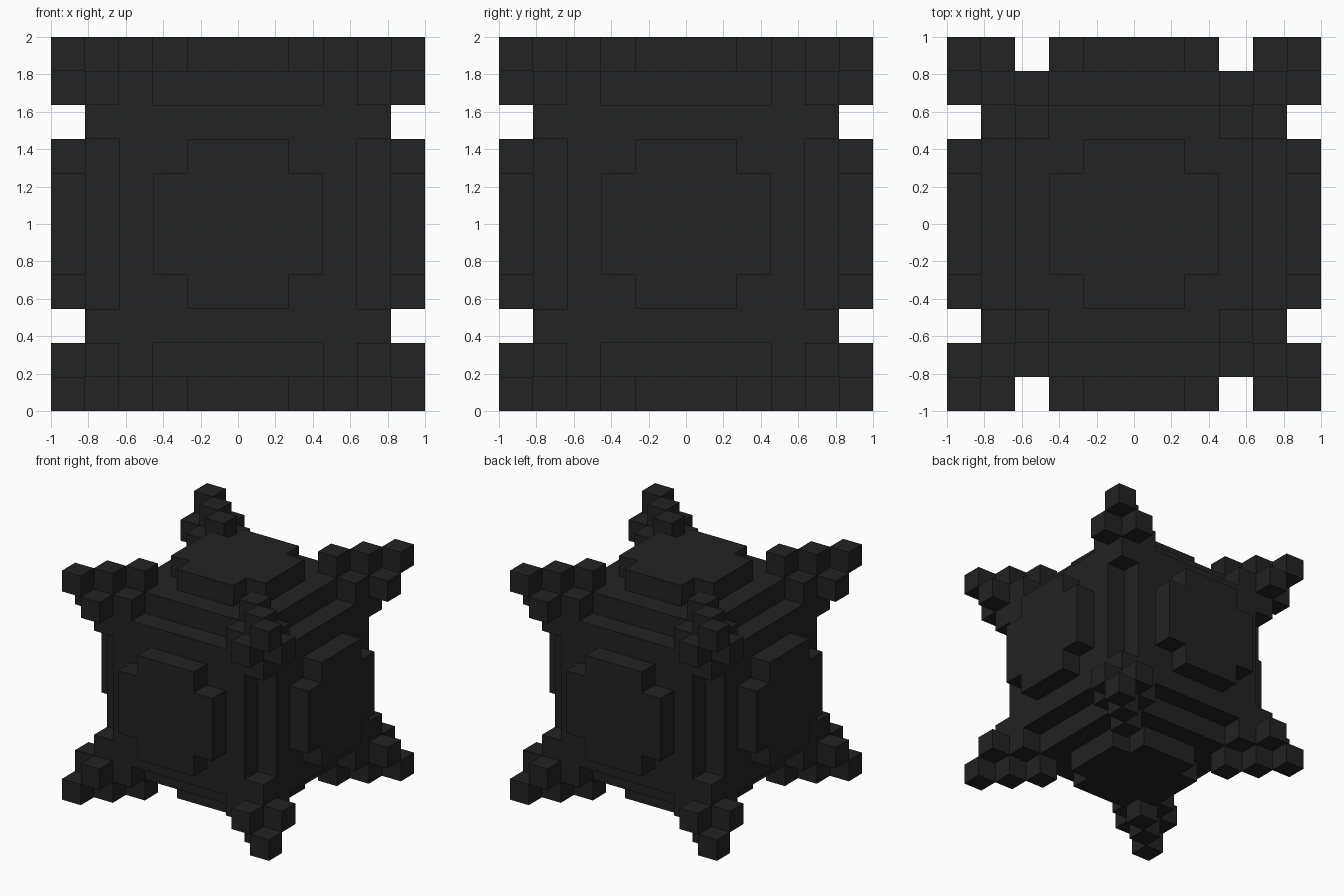
import bpy, bmesh, math
from itertools import product
from mathutils import Vector

cube = bpy.data.objects.get("Cube")
if cube:
    bpy.data.objects.remove(cube, do_unlink=True)

N = 11                  # blocks along each side
U = 2 / N               # size of one block
LAST = N - 1

charcoal = bpy.data.materials.new("charcoal")
charcoal.use_nodes = True
colour = (0.016, 0.016, 0.016, 1)
charcoal.diffuse_color = colour
charcoal.node_tree.nodes["Principled BSDF"].inputs["Base Color"].default_value = colour


def block_object(name, cells):
    """Skin a set of blocks with only their outer faces, then merge flat areas."""
    cells = set(cells)
    bm = bmesh.new()
    for cell in cells:
        centre = (Vector(cell) + Vector((0.5, 0.5, 0.5))) * U - Vector((1, 1, 0))
        for axis, sign in product(range(3), (-1, 1)):
            neighbour = list(cell)
            neighbour[axis] += sign
            if tuple(neighbour) in cells:
                continue
            n, a, b = Vector(), Vector(), Vector()
            n[axis] = sign * U / 2
            a[(axis + 1) % 3] = U / 2
            b[(axis + 2) % 3] = sign * U / 2
            corners = (-a - b, a - b, a + b, -a + b)
            bm.faces.new([bm.verts.new(centre + n + c) for c in corners])
    bmesh.ops.remove_doubles(bm, verts=bm.verts[:], dist=U / 100)
    bmesh.ops.dissolve_limit(bm, angle_limit=math.radians(1),
                             verts=bm.verts[:], edges=bm.edges[:])
    mesh = bpy.data.meshes.new(name)
    bm.to_mesh(mesh)
    bm.free()
    mesh.materials.append(charcoal)
    obj = bpy.data.objects.new(name, mesh)
    bpy.context.collection.objects.link(obj)
    return obj


# Core cube with a groove along the middle of every edge
def in_groove(cell):
    on_edge = sum(c in (1, LAST - 1) for c in cell) == 2
    return on_edge and any(3 <= c <= 7 for c in cell)


block_object("core", (c for c in product(range(1, LAST), repeat=3) if not in_groove(c)))

# Raised plate with notched corners on each of the six sides
plate = [(u, v) for u, v in product(range(3, 8), repeat=2)
         if not (u in (3, 7) and v in (3, 7))]
sides = (("right", "left"), ("front", "back"), ("bottom", "top"))
for axis, names in enumerate(sides):
    for layer, side in zip((0, LAST), names):
        cells = []
        for u, v in plate:
            cell = [u, v]
            cell.insert(axis, layer)
            cells.append(tuple(cell))
        block_object(side + "_plate", cells)

# Stepped cluster of small cubes on each of the eight corners
cluster = ((0, 0, 0), (1, 0, 1), (0, 1, 1), (1, 1, 0), (2, 2, 0))
for flips in product((0, 1), repeat=3):
    name = "_".join(pair[f] for pair, f in zip(reversed(sides), reversed(flips)))
    block_object(name + "_corner_studs",
                 (tuple(LAST - c if f else c for c, f in zip(cell, flips))
                  for cell in cluster))
